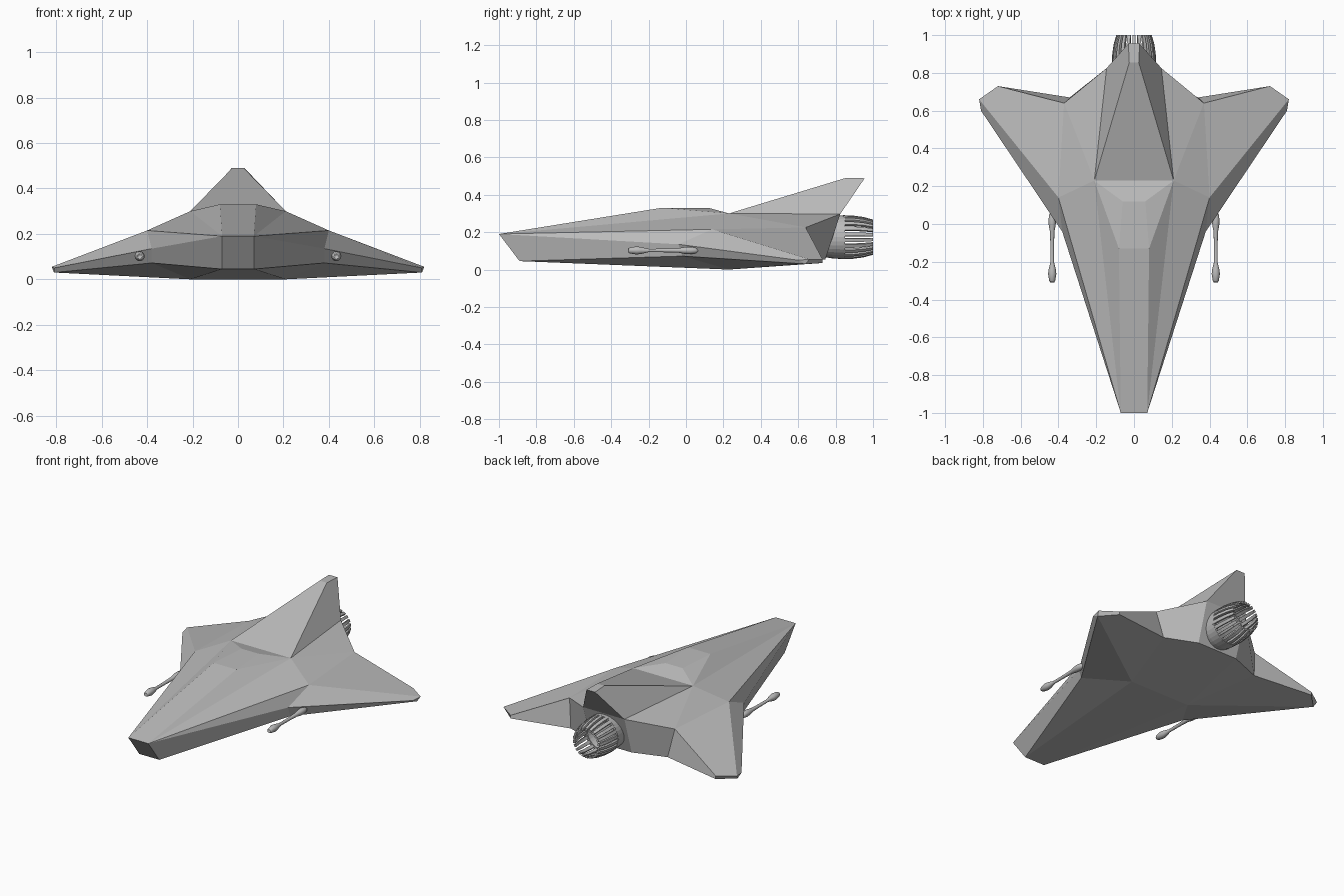
import bpy, bmesh, math
from mathutils import Matrix

cube = bpy.data.objects.get("Cube")
if cube:
    bpy.data.objects.remove(cube, do_unlink=True)

grey = bpy.data.materials.new("hull grey")
grey.use_nodes = True
COLOUR = (0.5, 0.5, 0.5, 1)
grey.diffuse_color = COLOUR
grey.node_tree.nodes["Principled BSDF"].inputs["Base Color"].default_value = COLOUR


def finish(bm, name, smooth=False):
    bmesh.ops.recalc_face_normals(bm, faces=bm.faces)
    for f in bm.faces:
        f.smooth = smooth
    mesh = bpy.data.meshes.new(name)
    bm.to_mesh(mesh)
    bm.free()
    mesh.materials.append(grey)
    obj = bpy.data.objects.new(name, mesh)
    bpy.context.collection.objects.link(obj)
    return obj


def mirrored(name, points, side_faces, centre_strips):
    """Faces on the left side, their mirror, and quads bridging the middle."""
    bm = bmesh.new()
    left = {k: bm.verts.new(p) for k, p in points.items()}
    right = {k: bm.verts.new((-p[0], p[1], p[2])) for k, p in points.items()}
    for names in side_faces:
        keys = names.split()
        bm.faces.new([left[k] for k in keys])
        bm.faces.new([right[k] for k in reversed(keys)])
    for pair in centre_strips:
        a, b = pair.split()
        bm.faces.new([left[a], left[b], right[b], right[a]])
    return finish(bm, name)


def lathe(name, profile, centre, steps, smooth=True):
    """Turn (y, radius) points round a front-to-back axis."""
    bm = bmesh.new()
    rings = []
    for y, r in profile:
        rings.append([bm.verts.new((centre[0] + r * math.cos(math.tau * i / steps), y,
                                    centre[1] + r * math.sin(math.tau * i / steps)))
                      for i in range(steps)])
    for a, b in zip(rings, rings[1:]):
        for i in range(steps):
            j = (i + 1) % steps
            bm.faces.new((a[i], a[j], b[j], b[i]))
    bm.faces.new(rings[0])
    bm.faces.new(rings[-1])
    return finish(bm, name, smooth)


# Faceted fuselage and wings
hull = dict(
    nose=(0.07, -1.0, 0.19), chin=(0.07, -0.89, 0.045),
    canopy=(0.08, -0.13, 0.33), canopy_back=(0.06, 0.12, 0.33),
    shoulder=(0.21, 0.23, 0.30), root=(0.40, 0.14, 0.215),
    edge=(0.38, -0.04, 0.135), edge_low=(0.38, -0.02, 0.072),
    tip=(0.82, 0.66, 0.055), tip_front=(0.81, 0.60, 0.05), tip_low=(0.81, 0.64, 0.03),
    trail=(0.72, 0.73, 0.055), trail_low=(0.72, 0.73, 0.035),
    notch=(0.37, 0.64, 0.225), notch_low=(0.34, 0.67, 0.05),
    tail=(0.145, 0.825, 0.297), tail_low=(0.14, 0.745, 0.055),
    keel=(0.21, 0.23, 0.0))
mirrored("hull", hull, [
    "nose canopy shoulder", "canopy canopy_back shoulder",
    "nose shoulder root", "nose root edge", "nose edge edge_low chin",
    "shoulder root notch", "shoulder notch tail", "root tip trail notch",
    "root edge tip_front tip", "edge edge_low tip_low tip_front",
    "tip tip_front tip_low", "tip tip_low trail_low trail",
    "trail trail_low notch_low notch", "notch notch_low tail_low tail",
    "chin edge_low keel", "edge_low tip_low keel",
    "keel tip_low trail_low notch_low", "keel notch_low tail_low"],
    ["nose canopy", "canopy canopy_back", "canopy_back shoulder", "shoulder tail",
     "tail tail_low", "tail_low keel", "keel chin", "chin nose"])

# Swept tail fin
fin = dict(base=hull["shoulder"], rear=hull["tail"],
           crest=(0.025, 0.855, 0.49), crest_back=(0.03, 0.955, 0.488))
mirrored("tail_fin", fin, ["base crest crest_back rear"],
         ["base crest", "crest crest_back", "crest_back rear", "rear base"])

# Engine housing with a recessed throat
AXIS_Z = 0.173
lathe("engine_housing", [(0.70, 0.10), (0.78, 0.113), (0.85, 0.118),
                         (0.85, 0.098), (0.80, 0.09)], (0, AXIS_Z), 32, False)

# Curved nozzle fingers around the exhaust
bm = bmesh.new()
COUNT = 22
path = [(0.84, 0.117), (0.89, 0.116), (0.95, 0.108), (1.0, 0.094)]
for n in range(COUNT):
    spin = Matrix.Translation((0, 0, AXIS_Z)) @ Matrix.Rotation(math.tau * n / COUNT, 4, 'Y')
    sections = []
    for y, r in path:
        w = r * 0.085
        corners = [(-w, y, r), (w, y, r), (w, y, r - 0.014), (-w, y, r - 0.014)]
        ring = [bm.verts.new(c) for c in corners]
        for v in ring:
            v.co = spin @ v.co
        sections.append(ring)
    for a, b in zip(sections, sections[1:]):
        for i in range(4):
            j = (i + 1) % 4
            bm.faces.new((a[i], a[j], b[j], b[i]))
    bm.faces.new(sections[0])
    bm.faces.new(sections[-1])
finish(bm, "nozzle_fingers")

# Slim guns beside the wing roots
gun = [(-0.27, 0.008), (-0.31, 0.010), (-0.30, 0.016), (-0.265, 0.022), (-0.24, 0.019),
       (-0.20, 0.009), (-0.10, 0.010), (-0.04, 0.012), (-0.01, 0.018),
       (0.02, 0.020), (0.05, 0.016), (0.07, 0.005)]
for side, x in (("left", 0.433), ("right", -0.433)):
    lathe(side + "_gun", gun, (x, 0.102), 14)
